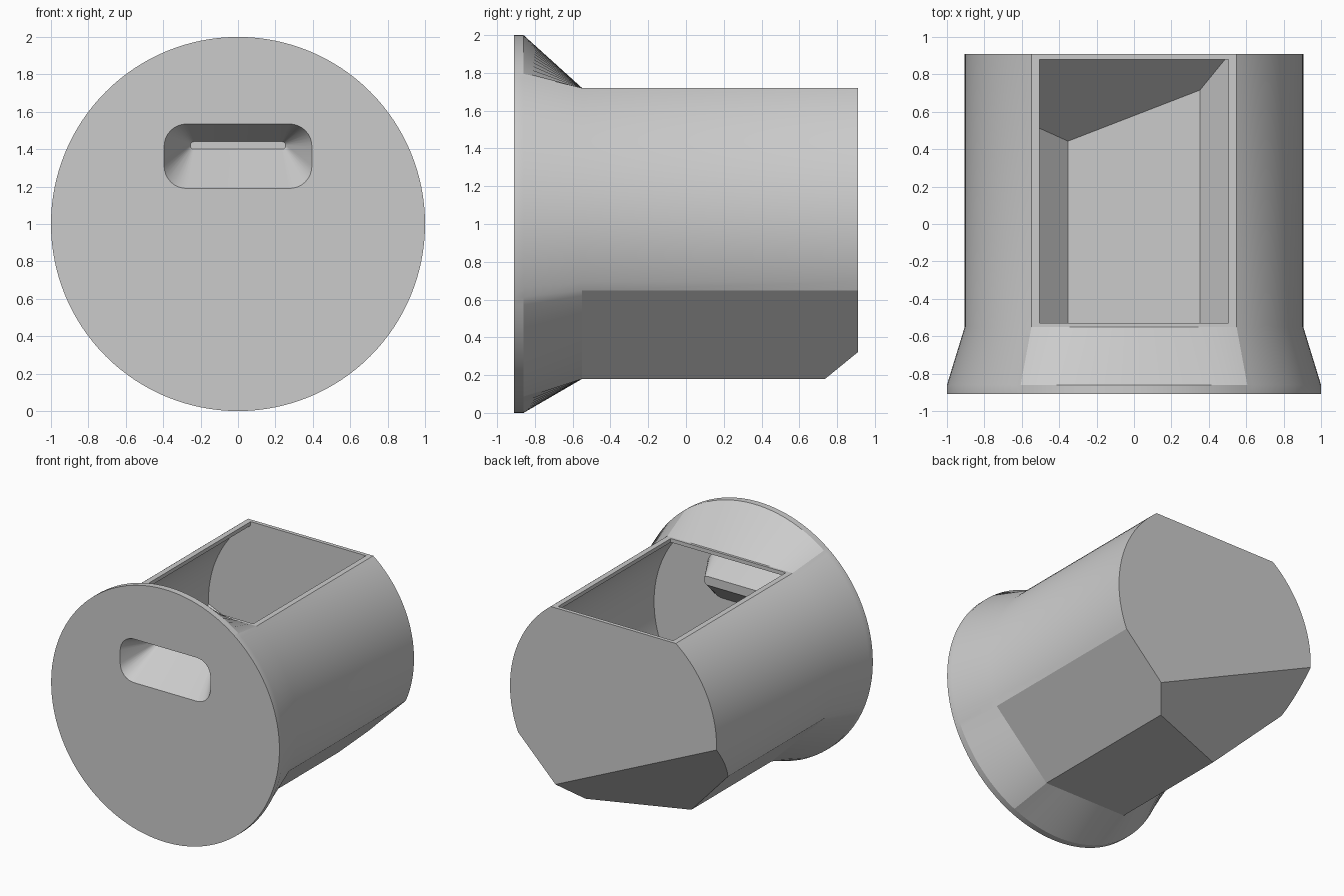
import bpy, bmesh
from math import pi, sin, cos, atan2, sqrt
from mathutils import Vector

cube = bpy.data.objects.get("Cube")
if cube:
    bpy.data.objects.remove(cube, do_unlink=True)

grey = bpy.data.materials.new("light_grey")
grey.use_nodes = True
grey.diffuse_color = (0.6, 0.6, 0.6, 1)
grey.node_tree.nodes["Principled BSDF"].inputs["Base Color"].default_value = (0.6, 0.6, 0.6, 1)

RADIUS, TOP, BOTTOM, SLANT, WALL = 0.905, 0.72, 0.82, 0.838, 0.03
SEGMENTS = 128


def loft(name, rings, cut_plane=None):
    """Solid skinned through rings of equal point count, optionally trimmed by a plane."""
    bm = bmesh.new()
    loops = [[bm.verts.new(p) for p in ring] for ring in rings]
    for a, b in zip(loops, loops[1:]):
        for i in range(len(a)):
            j = (i + 1) % len(a)
            bm.faces.new((a[i], a[j], b[j], b[i]))
    bm.faces.new(loops[0])
    bm.faces.new(loops[-1])
    if cut_plane:
        co, no = cut_plane
        geom = bm.verts[:] + bm.edges[:] + bm.faces[:]
        cut = bmesh.ops.bisect_plane(bm, geom=geom, plane_co=co, plane_no=no, clear_outer=True)
        rim = [e for e in cut["geom_cut"] if isinstance(e, bmesh.types.BMEdge)]
        bmesh.ops.contextual_create(bm, geom=rim)
    bmesh.ops.recalc_face_normals(bm, faces=bm.faces[:])
    mesh = bpy.data.meshes.new(name)
    bm.to_mesh(mesh)
    bm.free()
    mesh.materials.append(grey)
    obj = bpy.data.objects.new(name, mesh)
    bpy.context.collection.objects.link(obj)
    return obj


def section_angles(off):
    """Even angles plus those of the corners of the body cross-section."""
    r, t, b, s = RADIUS - off, TOP - off, BOTTOM - off, SLANT - off
    lower = -pi / 4 + atan2(sqrt(r * r - s * s), s)
    corners = [atan2(t, sqrt(r * r - t * t)), lower, atan2(-b, s * sqrt(2) - b)]
    corners += [pi - a for a in corners]
    corners = [a % (2 * pi) for a in corners]
    even = [2 * pi * i / SEGMENTS for i in range(SEGMENTS)]
    even = [a for a in even if all(abs(a - c) > 0.012 for c in corners)]
    return sorted(even + corners)


def body_ring(y, off):
    """Circle cut flat on top and by three flats underneath."""
    points = []
    for a in section_angles(off):
        r = RADIUS - off
        flats = ((pi / 2, TOP), (-pi / 2, BOTTOM), (-pi / 4, SLANT), (-3 * pi / 4, SLANT))
        for direction, distance in flats:
            facing = cos(a - direction)
            if facing > 0.01:
                r = min(r, (distance - off) / facing)
        points.append((r * cos(a), y, 1 + r * sin(a)))
    return points


def disc_ring(y):
    return [(cos(a), y, 1 + sin(a)) for a in section_angles(0)]


def slot_ring(y, half_width, low, high, radius):
    points = []
    for k, (sx, sz) in enumerate(((1, 1), (-1, 1), (-1, -1), (1, -1))):
        cx = sx * (half_width - radius)
        cz = (high - radius) if sz > 0 else (low + radius)
        for i in range(9):
            a = (k + i / 8) * pi / 2
            points.append((cx + radius * cos(a), y, cz + radius * sin(a)))
    return points


def box_ring(y):
    return [(-0.505, y, 1.6), (0.505, y, 1.6), (0.505, y, 1.9), (-0.505, y, 1.9)]


def combine(target, tool, operation):
    mod = target.modifiers.new(operation.title(), 'BOOLEAN')
    mod.operation, mod.solver, mod.object = operation, 'EXACT', tool
    bpy.ops.object.select_all(action='DESELECT')
    bpy.context.view_layer.objects.active = target
    target.select_set(True)
    bpy.ops.object.modifier_apply(modifier=mod.name)
    bpy.data.objects.remove(tool, do_unlink=True)


# Skewed corner cut at the lower back
normal = Vector((-0.387, 1, -0.84)).normalized()
origin = Vector((0, 0.595, 0.18))

# Drawer body with flared round front plate
body = loft("drawer_body", [disc_ring(-0.91), disc_ring(-0.86), body_ring(-0.55, 0),
                            body_ring(0.91, 0)], (origin, normal))

# Hollow interior and top opening
hollow = loft("hollow", [body_ring(-0.85, WALL), body_ring(0.88, WALL)],
              (origin - normal * WALL, normal))
combine(body, hollow, 'DIFFERENCE')
combine(body, loft("opening", [box_ring(-0.53), box_ring(0.88)]), 'DIFFERENCE')

# Tapered finger pocket: shell inside, recess at the front
shell = loft("pocket_shell", [slot_ring(-0.88, 0.425, 1.16, 1.565, 0.15),
                              slot_ring(-0.62, 0.275, 1.385, 1.455, 0.03)])
combine(body, shell, 'UNION')
recess = loft("pocket_recess", [slot_ring(-0.93, 0.395, 1.19, 1.535, 0.12),
                                slot_ring(-0.91, 0.395, 1.19, 1.535, 0.12),
                                slot_ring(-0.65, 0.255, 1.40, 1.44, 0.019)])
combine(body, recess, 'DIFFERENCE')

bpy.ops.object.shade_smooth_by_angle(angle=pi / 9)
